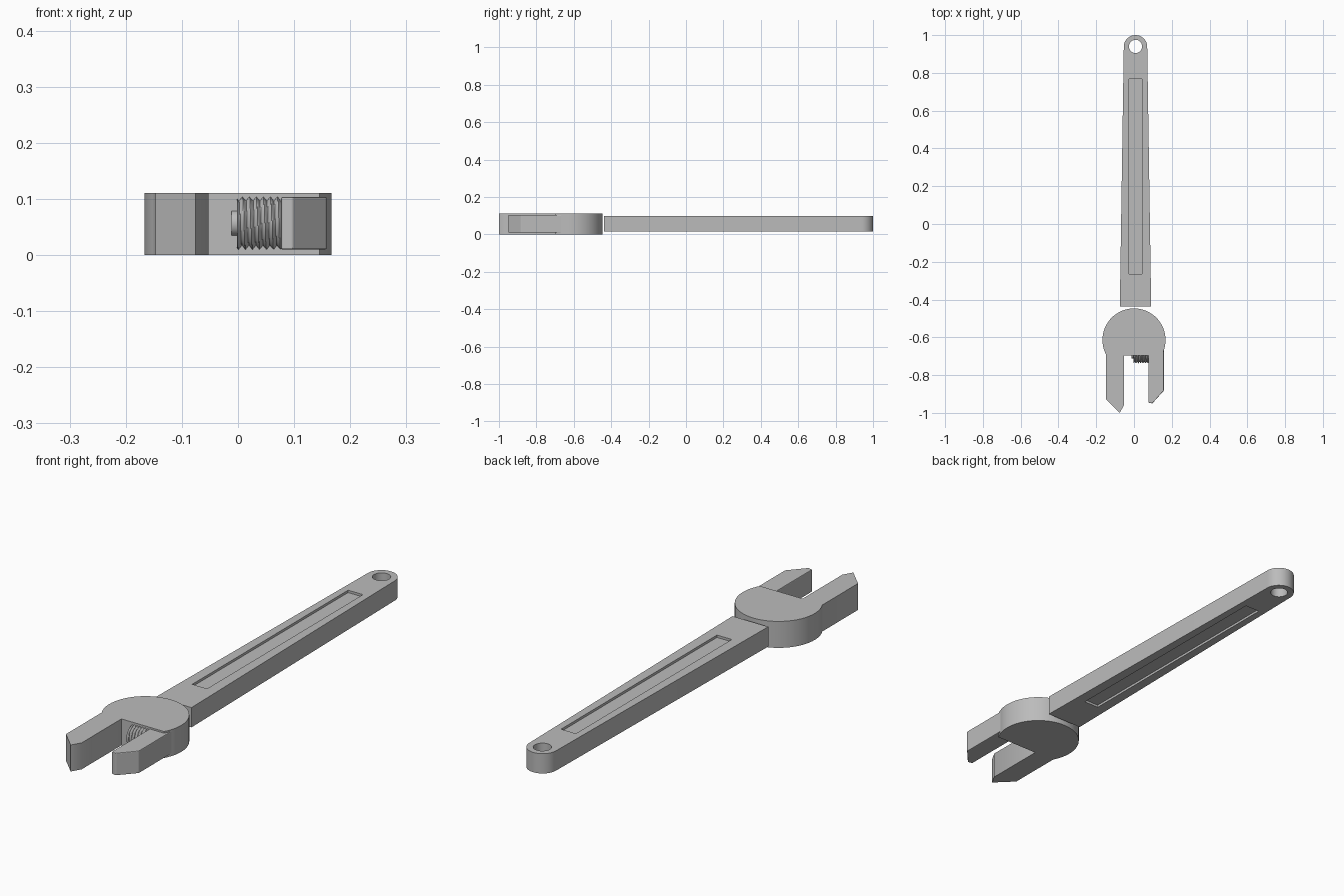
import bpy, bmesh, math

if "Cube" in bpy.data.objects:
    bpy.data.objects.remove(bpy.data.objects["Cube"])

steel = bpy.data.materials.new("steel grey")
steel.diffuse_color = (0.5, 0.5, 0.5, 1)
steel.use_nodes = True
steel.node_tree.nodes["Principled BSDF"].inputs["Base Color"].default_value = steel.diffuse_color


def finish(name, bm):
    bmesh.ops.recalc_face_normals(bm, faces=bm.faces)
    me = bpy.data.meshes.new(name)
    bm.to_mesh(me)
    bm.free()
    me.materials.append(steel)
    ob = bpy.data.objects.new(name, me)
    bpy.context.collection.objects.link(ob)
    return ob


def prism(name, pts, z0, z1):
    """Extrude an outline in the xy plane from z0 to z1."""
    bm = bmesh.new()
    face = bm.faces.new([bm.verts.new((x, y, z0)) for x, y in pts])
    ext = bmesh.ops.extrude_face_region(bm, geom=[face])
    for v in ext["geom"]:
        if isinstance(v, bmesh.types.BMVert):
            v.co.z = z1
    return finish(name, bm)


def arc(cx, cy, r, a0, a1, n):
    return [(cx + r * math.cos(a0 + (a1 - a0) * i / n),
             cy + r * math.sin(a0 + (a1 - a0) * i / n)) for i in range(n + 1)]


def activate(ob):
    bpy.ops.object.select_all(action='DESELECT')
    ob.select_set(True)
    bpy.context.view_layer.objects.active = ob


def cut(ob, cutter):
    mod = ob.modifiers.new("cut", 'BOOLEAN')
    mod.operation = 'DIFFERENCE'
    mod.solver = 'EXACT'
    mod.object = cutter
    activate(ob)
    bpy.ops.object.modifier_apply(modifier=mod.name)
    bpy.data.objects.remove(cutter)


def smooth(ob, degrees):
    activate(ob)
    bpy.ops.object.shade_smooth_by_angle(angle=math.radians(degrees))


# Tapered handle with rounded end, hanging hole and a recess on each side
Z0, Z1 = 0.015, 0.098
handle = prism("handle", [(-0.075, -0.438), (0.091, -0.438)]
               + arc(0.008, 0.938, 0.062, 0, math.pi, 28), Z0, Z1)
cut(handle, prism("hole_cutter", arc(0.008, 0.94, 0.035, 0, 2 * math.pi, 32)[:-1], -0.1, 0.3))
recess = [(-0.027, -0.265), (0.042, -0.265), (0.042, 0.768), (-0.027, 0.768)]
cut(handle, prism("top_recess_cutter", recess, Z1 - 0.01, Z1 + 0.1))
cut(handle, prism("bottom_recess_cutter", recess, Z0 - 0.1, Z0 + 0.01))
smooth(handle, 30)

# Round head with the fixed jaw in one outline
R, CY, SLOT = 0.167, -0.614, -0.697
right = math.asin((SLOT - CY) / R)
left = 2 * math.pi - math.acos(-0.147 / R)
head = prism("head_and_fixed_jaw", arc(0, CY, R, right, left, 56)
             + [(-0.147, -0.93), (-0.076, -1.0), (-0.053, -0.96), (-0.053, SLOT)], 0, 0.111)
smooth(head, 30)

# Sliding jaw
jaw = prism("sliding_jaw", [(0.077, -0.66), (0.077, -0.946), (0.097, -0.95),
                            (0.158, -0.882), (0.158, -0.658)], 0.01, 0.104)
bev = jaw.modifiers.new("soft edges", 'BEVEL')
bev.width = 0.003
bev.segments = 2

# Adjusting worm: helical thread around the x axis
WY, WZ, PITCH, LENGTH, N = -0.69, 0.057, 0.0125, 0.08, 32
STEPS = 52
bm = bmesh.new()
rings = []
for i in range(STEPS + 1):
    x = LENGTH * i / STEPS
    ring = []
    for j in range(N):
        a = 2 * math.pi * j / N
        phase = (x / PITCH - j / N) % 1
        r = 0.048 - 0.008 * abs(2 * phase - 1)
        ring.append(bm.verts.new((x - 0.002, WY + r * math.cos(a), WZ + r * math.sin(a))))
    rings.append(ring)
for a, b in zip(rings, rings[1:]):
    for j in range(N):
        k = (j + 1) % N
        bm.faces.new((a[j], a[k], b[k], b[j]))
bm.faces.new(rings[0])
bm.faces.new(rings[-1])
worm = finish("adjusting_worm", bm)
smooth(worm, 35)

# Worm shaft stub
pin = prism("worm_shaft", arc(0, 0, 0.023, 0, 2 * math.pi, 24)[:-1], -0.012, 0.08)
pin.rotation_euler = (0, math.pi / 2, 0)
pin.location = (0, WY, WZ)
smooth(pin, 35)
